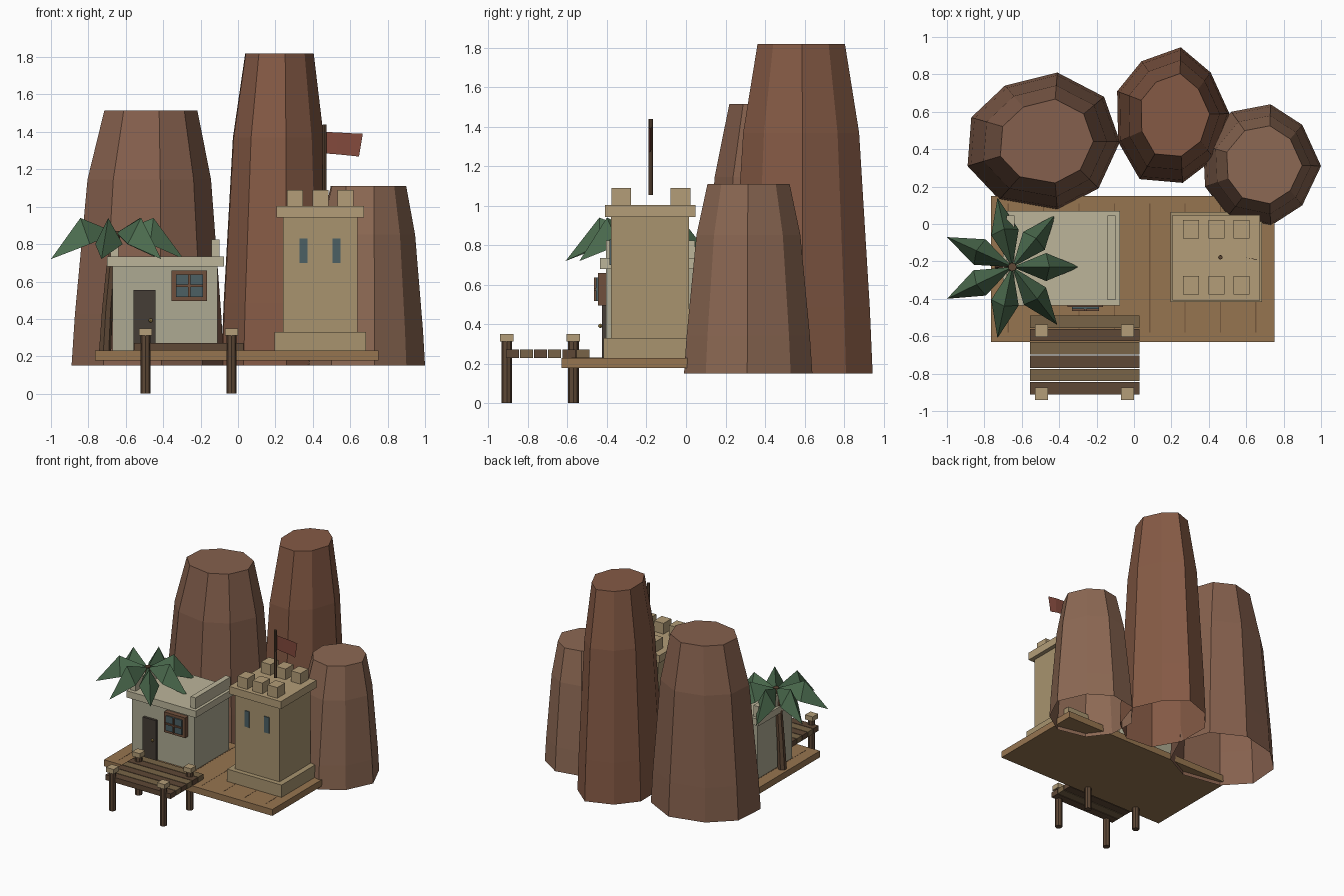
import bpy, bmesh, math
from mathutils import Vector

if "Cube" in bpy.data.objects:
    bpy.data.objects.remove(bpy.data.objects["Cube"])


def mat(name, hexcol):
    lin = [((int(hexcol[i:i + 2], 16) / 255 + 0.055) / 1.055) ** 2.4 for i in (0, 2, 4)]
    m = bpy.data.materials.new(name)
    m.diffuse_color = (*lin, 1)
    m.use_nodes = True
    m.node_tree.nodes["Principled BSDF"].inputs["Base Color"].default_value = m.diffuse_color
    return m


ROCK = [mat("rock_a", "85604d"), mat("rock_b", "855a45"), mat("rock_c", "8c6853")]
DECK, SEAM = mat("deck", "967550"), mat("seam", "75583c")
WOOD, WOOD2 = mat("dark_wood", "5e4836"), mat("wood", "786447")
PLASTER, ROOF = mat("plaster", "adaa92"), mat("roof", "bcb59a")
SAND, SAND2 = mat("sandstone", "a8946f"), mat("sandstone_light", "b39d78")
DOOR, GLASS, BRASS = mat("door", "453d36"), mat("glass", "4c6064"), mat("brass", "a98e50")
FRAME, LEAF, RED = mat("frame", "70503c"), mat("leaf", "4b6b4e"), mat("flag_red", "82493c")


def obj(name, verts, faces, m):
    me = bpy.data.meshes.new(name)
    me.from_pydata(verts, [], faces)
    me.materials.append(m)
    o = bpy.data.objects.new(name, me)
    bpy.context.collection.objects.link(o)
    bm = bmesh.new()
    bm.from_mesh(me)
    bmesh.ops.recalc_face_normals(bm, faces=bm.faces)
    bm.to_mesh(me)
    bm.free()
    return o


def box(name, x0, x1, y0, y1, z0, z1, m):
    v = [(x, y, z) for x in (x0, x1) for y in (y0, y1) for z in (z0, z1)]
    f = [(0, 1, 3, 2), (4, 6, 7, 5), (0, 4, 5, 1), (2, 3, 7, 6), (0, 2, 6, 4), (1, 5, 7, 3)]
    return obj(name, v, f, m)


def loft(name, rings, m, bottom=True):
    n = len(rings[0])
    v = [p for r in rings for p in r]
    f = [(k * n + i, k * n + (i + 1) % n, (k + 1) * n + (i + 1) % n, (k + 1) * n + i)
         for k in range(len(rings) - 1) for i in range(n)]
    f.append(tuple(range(len(v) - n, len(v))))
    if bottom:
        f.append(tuple(range(n))[::-1])
    return obj(name, v, f, m)


def pole(name, path, m, n=8):
    rings = [[(x + r * math.cos(i * math.tau / n), y + r * math.sin(i * math.tau / n), z)
              for i in range(n)] for x, y, z, r in path]
    return loft(name, rings, m)


# rock columns: nine-sided, tapering, open underneath
def rock(name, c, outline, height, top, m):
    rings = []
    for t, s in ((0, 1), (0.2, 0.96), (0.73, 0.81), (1, top)):
        rings.append([(c[0] + (x - c[0]) * s, c[1] + (y - c[1]) * s, 0.15 + (height - 0.15) * t)
                      for x, y in outline])
    loft(name, rings, m, bottom=False)


rock("left_rock", (-0.44, 0.445), [(-0.89, 0.31), (-0.72, 0.13), (-0.41, 0.075), (-0.19, 0.19), (-0.075, 0.44),
     (-0.16, 0.68), (-0.41, 0.81), (-0.69, 0.74), (-0.87, 0.57)], 1.515, 0.61, ROCK[0])
rock("middle_rock", (0.24, 0.585), [(-0.085, 0.44), (0.03, 0.24), (0.26, 0.22), (0.43, 0.35), (0.51, 0.59),
     (0.41, 0.81), (0.25, 0.945), (0.04, 0.87), (-0.09, 0.71)], 1.82, 0.61, ROCK[1])
rock("right_rock", (0.72, 0.32), [(0.38, 0.2), (0.5, 0.04), (0.73, -0.01), (0.9, 0.1), (1.0, 0.31),
     (0.9, 0.53), (0.73, 0.64), (0.52, 0.6), (0.37, 0.42)], 1.11, 0.64, ROCK[2])

# platform with plank seams
box("platform", -0.765, 0.75, -0.63, 0.15, 0.178, 0.23, DECK)
for i in range(8):
    x = -0.672 + i * 0.189
    box("platform_seam", x - 0.003, x + 0.003, -0.58, 0.11, 0.225, 0.231, SEAM)

# house
box("house_body", -0.67, -0.11, -0.405, 0.04, 0.23, 0.685, PLASTER)
box("house_roof", -0.70, -0.075, -0.435, 0.07, 0.68, 0.735, ROOF)
for x in (-0.66, -0.12):
    box("roof_parapet", x - 0.022, x + 0.022, -0.405, 0.045, 0.735, 0.825, ROOF)
box("door", -0.56, -0.44, -0.425, -0.40, 0.23, 0.555, DOOR)
bpy.ops.mesh.primitive_uv_sphere_add(segments=8, ring_count=6, radius=0.011, location=(-0.467, -0.434, 0.392))
bpy.context.object.name = "door_knob"
bpy.context.object.data.materials.append(BRASS)

# window: four frame sides, glass, crossing bars
wx, wz = -0.26, 0.577
for s in (-1, 1):
    box("window_side", wx + s * 0.083 - 0.012, wx + s * 0.083 + 0.012, -0.445, -0.40, wz - 0.082, wz + 0.082, FRAME)
    box("window_rail", wx - 0.071, wx + 0.071, -0.445, -0.40, wz + s * 0.07 - 0.012, wz + s * 0.07 + 0.012, FRAME)
box("window_glass", wx - 0.072, wx + 0.072, -0.455, -0.41, wz - 0.06, wz + 0.06, GLASS)
box("window_bar", wx - 0.006, wx + 0.006, -0.465, -0.44, wz - 0.06, wz + 0.06, FRAME)
box("window_bar", wx - 0.072, wx + 0.072, -0.465, -0.44, wz - 0.006, wz + 0.006, FRAME)

# palm
C = Vector((-0.65, -0.23, 0.86))
pole("palm_trunk", [(-0.712, -0.22, 0.23, 0.034), (-0.70, -0.22, 0.45, 0.03), (-0.68, -0.225, 0.67, 0.027),
                    (C.x, C.y, 0.87, 0.023)], WOOD, 7)
for tx, ty in ((-1, -0.07), (-1, -0.4), (-0.73, -0.61), (-0.41, -0.54), (-0.29, -0.23), (-0.42, 0.05), (-0.73, 0.14)):
    tip = Vector((tx, ty, 0.72))
    d = Vector((tx - C.x, ty - C.y, 0))
    side = Vector((-d.y, d.x, 0)).normalized() * 0.075
    ridge = Vector((C.x, C.y, 0.94)) + d * 0.55
    mid = Vector((C.x, C.y, 0.80)) + d * 0.5
    obj("palm_leaf", [C, ridge, tip, mid + side, mid - side], [(0, 1, 3), (1, 2, 3), (0, 4, 1), (1, 4, 2)], LEAF)

# dock
for i in range(6):
    y = -0.912 + i * 0.0714
    box("dock_plank", -0.555, 0.03, y, y + 0.066, 0.23, 0.272, WOOD2 if i % 2 else WOOD)
for x in (-0.495, -0.035):
    for y in (-0.907, -0.57):
        pole("dock_post", [(x, y, 0, 0.027), (x, y, 0.315, 0.027)], WOOD)
        box("post_cap", x - 0.034, x + 0.034, y - 0.034, y + 0.034, 0.312, 0.35, SAND2)

# tower
box("tower_base", 0.195, 0.685, -0.418, 0.065, 0.23, 0.33, SAND)
box("tower_body", 0.24, 0.64, -0.38, 0.015, 0.33, 0.945, SAND)
box("tower_cap", 0.207, 0.673, -0.41, 0.047, 0.942, 1.003, SAND2)
for x in (0.305, 0.44, 0.575):
    for y in (-0.328, -0.028):
        box("merlon", x - 0.043, x + 0.043, y - 0.05, y + 0.05, 1.0, 1.09, SAND2)
for x in (0.35, 0.527):
    box("tower_slit", x - 0.021, x + 0.021, -0.387, -0.37, 0.70, 0.83, GLASS)

# flag
pole("flag_pole", [(0.462, -0.178, 1.055, 0.012), (0.462, -0.178, 1.44, 0.011)], WOOD)
pts = [(0.462, -0.174, 1.285, 1.40), (0.53, -0.179, 1.28, 1.397), (0.6, -0.18, 1.273, 1.393), (0.66, -0.19, 1.268, 1.39)]
v = [(x, y, z) for x, y, a, b in pts for z in (a, b)]
flag = obj("flag", v, [(2 * i, 2 * i + 2, 2 * i + 3, 2 * i + 1) for i in range(3)], RED)
flag.data.vertices[6].co.x = 0.647
flag.data.vertices[7].co.x = 0.667
